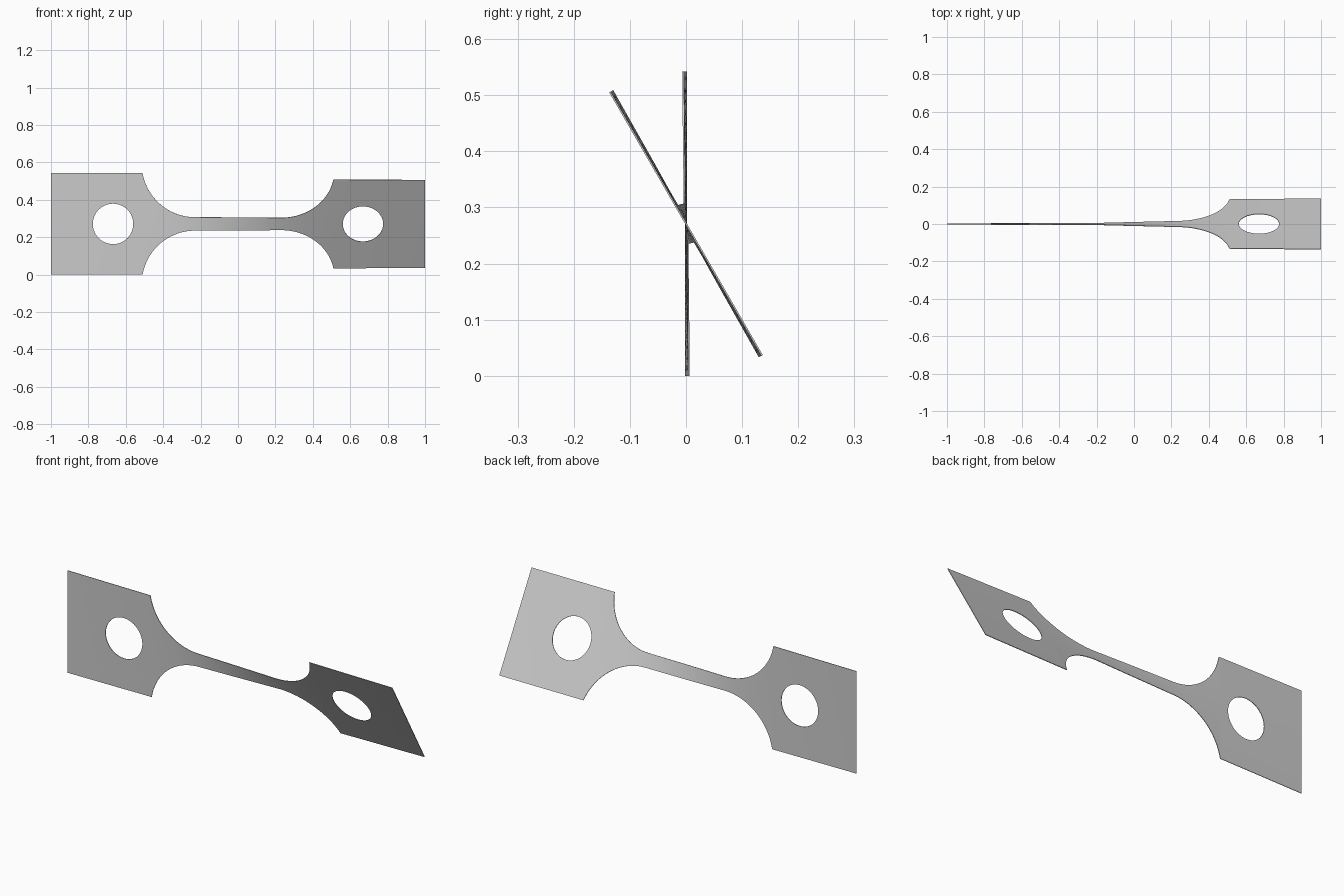
import bpy, bmesh, math

if "Cube" in bpy.data.objects:
    bpy.data.objects.remove(bpy.data.objects["Cube"], do_unlink=True)

HALF = 0.271        # half height of the end plates
NECK = 0.036        # half height of the neck
END, SHOULDER = 1.0, 0.51
HOLE_X, HOLE_R = 0.668, 0.108
ROWS, RINGS, ARC = 18, 8, math.radians(80)
RADIUS = (HALF - NECK) / (1 - math.cos(ARC))
FILLET_X = SHOULDER - RADIUS * math.sin(ARC)
THICKNESS = 0.003

# Twist in degrees measured from the middle of the bar
TWIST = [(0, 0), (FILLET_X, 9.6), (0.36, 12.6), (SHOULDER, 13.9), (END, 15)]


def twist_angle(x):
    for (x0, a0), (x1, a1) in zip(TWIST, TWIST[1:]):
        if abs(x) <= x1 + 1e-6:
            a = a0 + (a1 - a0) * (abs(x) - x0) / (x1 - x0)
            break
    return math.radians(15 + math.copysign(a, x))


def twisted(x, v):
    a = twist_angle(x)
    return (x, -v * math.sin(a), HALF + v * math.cos(a))


def add_grid(bm, lines):
    """Quads between successive lines of (x, v) points."""
    grid = [[bm.verts.new(twisted(*p)) for p in line] for line in lines]
    for a, b in zip(grid, grid[1:]):
        for i in range(len(a) - 1):
            bm.faces.new((a[i], a[i + 1], b[i + 1], b[i]))


def plate_lines(side):
    """Rings running from the round hole out to the plate's rectangle."""
    corners = [(SHOULDER, -HALF), (END, -HALF), (END, HALF), (SHOULDER, HALF)]
    border = []
    for (x0, v0), (x1, v1) in zip(corners, corners[1:] + corners[:1]):
        for i in range(ROWS):
            t = i / ROWS
            border.append((x0 + (x1 - x0) * t, v0 + (v1 - v0) * t))
    border.append(border[0])
    lines = []
    for k in range(RINGS + 1):
        t = k / RINGS
        ring = []
        for x, v in border:
            dx = x - HOLE_X
            s = HOLE_R / math.hypot(dx, v)
            s += (1 - s) * t
            ring.append((side * (HOLE_X + dx * s), v * s))
        lines.append(ring)
    return lines


def column(x, half):
    return [(x, half * (2 * i / ROWS - 1)) for i in range(ROWS + 1)]


bm = bmesh.new()

# End plates with holes
for side in (-1, 1):
    add_grid(bm, plate_lines(side))

# Neck with curved shoulders at both ends
fillet = []
for i in range(25):
    t = ARC * i / 24
    fillet.append((FILLET_X + RADIUS * math.sin(t),
                   NECK + RADIUS * (1 - math.cos(t))))
neck = [(FILLET_X * (i / 10 - 1), NECK) for i in range(1, 20)]
profile = [(-x, h) for x, h in reversed(fillet)] + neck + fillet
add_grid(bm, [column(x, h) for x, h in profile])

bmesh.ops.remove_doubles(bm, verts=bm.verts, dist=0.0002)
bmesh.ops.recalc_face_normals(bm, faces=bm.faces)
mesh = bpy.data.meshes.new("twisted_bar")
bm.to_mesh(mesh)
bm.free()
bar = bpy.data.objects.new("twisted_bar", mesh)
bpy.context.collection.objects.link(bar)

# Thin sheet thickness
solid = bar.modifiers.new("thickness", "SOLIDIFY")
solid.thickness = THICKNESS
solid.offset = 0

# Plain grey colour
grey = bpy.data.materials.new("light_grey")
grey.use_nodes = True
colour = (0.6, 0.6, 0.6, 1)
grey.diffuse_color = colour
grey.node_tree.nodes["Principled BSDF"].inputs["Base Color"].default_value = colour
mesh.materials.append(grey)

# Apply the thickness, then smooth the broad faces and keep the rims sharp
bpy.ops.object.select_all(action="DESELECT")
bar.select_set(True)
bpy.context.view_layer.objects.active = bar
bpy.ops.object.modifier_apply(modifier=solid.name)
bpy.ops.object.shade_smooth_by_angle(angle=math.radians(30))
